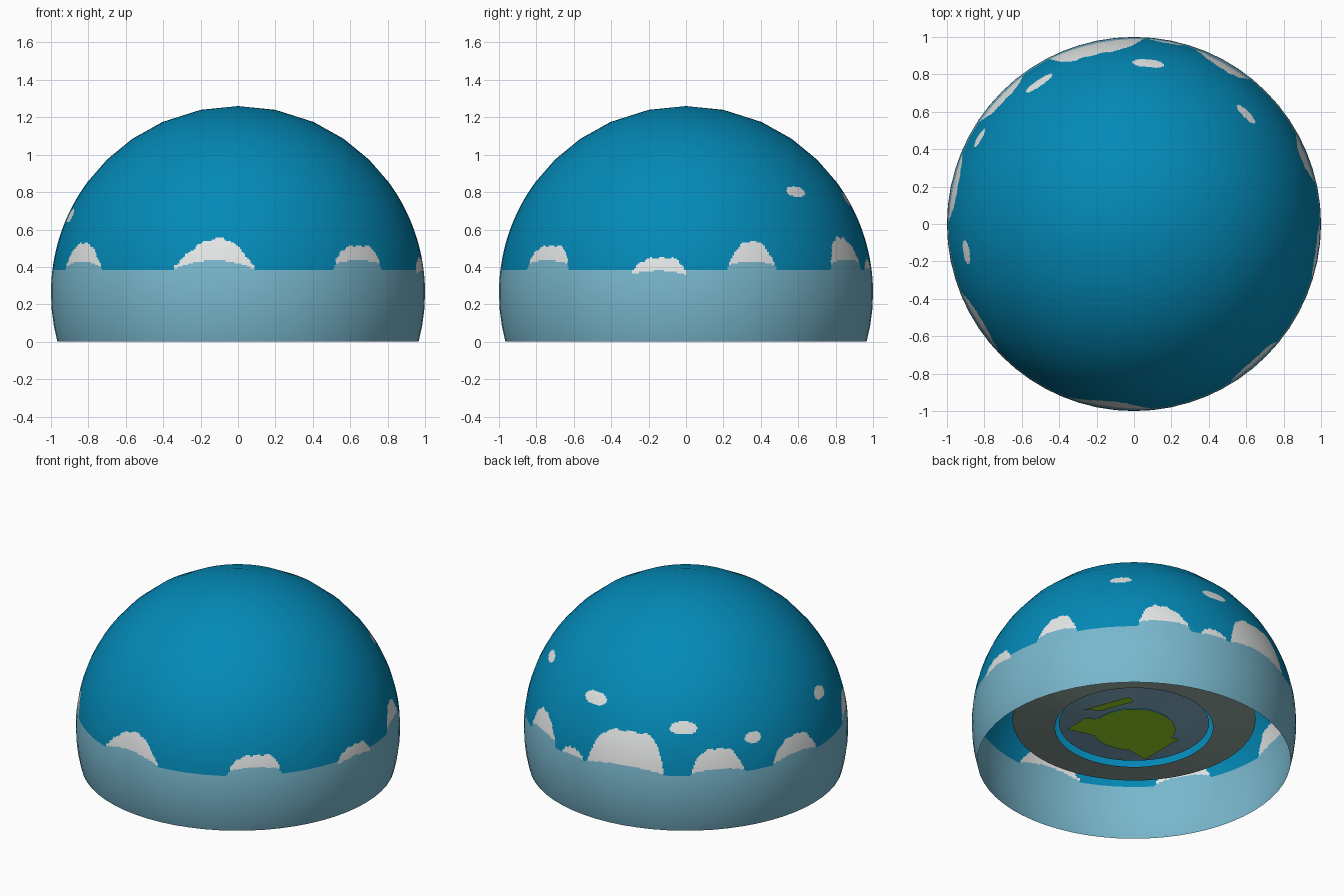
import bpy, bmesh, math
from mathutils import Vector

cube = bpy.data.objects.get("Cube")
if cube:
    bpy.data.objects.remove(cube)


def material(name, color):
    m = bpy.data.materials.new(name)
    m.use_nodes = True
    m.diffuse_color = (*color, 1)
    m.node_tree.nodes["Principled BSDF"].inputs["Base Color"].default_value = (*color, 1)
    return m


sky = material("sky_blue", (0.001, 0.25, 0.47))
haze = material("horizon_haze", (0.19, 0.475, 0.61))
white = material("cloud_white", (0.79, 0.80, 0.80))
concrete = material("concrete_grey", (0.28, 0.37, 0.33))
slate = material("slate_blue", (0.22, 0.41, 0.55))
grass = material("grass_green", (0.33, 0.67, 0.02))

CENTRE = 0.26      # height of the sphere centre
HORIZON = 0.38     # top of the haze band
SIDES, FINE = 64, 10

# Horizon clouds: start and end azimuth, base, top, peak position, base arch, bluntness
low_clouds = [
    (202, 222, .40, .53, .45, .03, 2.5), (250, 275, .39, .555, .57, .045, 2),
    (302, 320, .42, .515, .65, .015, 4), (343, 360, .36, .45, .6, .02, 4),
    (13.5, 28.6, .41, .54, .55, .02, 2.5), (52, 70, .42, .56, .35, .02, 2.5),
    (75, 85, .385, .44, .4, .01, 3), (87, 117, .39, .63, .6, .03, 5),
    (127, 146, .40, .55, .5, .02, 3.5), (158, 179, .39, .53, .55, .03, 3),
]
# Drifting clouds: azimuth, half width, height, half height
high_clouds = [(44.5, 4.5, .80, .03), (85, 5.5, .76, .04), (124, 5.2, .67, .04),
               (151, 3.4, .58, .035), (189.5, 4, .67, .04)]


def sky_slot(p):
    """Material slot for a point on the dome: sky 0, haze 1, cloud 2."""
    az = math.degrees(math.atan2(p.y, p.x)) % 360
    z = p.z
    for mid, half, height, tall in high_clouds:
        t = (az - mid) / half
        if abs(t) < 1 and -0.85 < (z - height) / (tall * (1 - t * t) ** 0.4) < 1:
            return 2
    for a, b, base, top, peak, arch, blunt in low_clouds:
        t = (az - a) / (b - a)
        if 0 < t < 1:
            under = base + arch * 4 * t * (1 - t)
            s = t / peak if t < peak else (1 - t) / (1 - peak)
            scallop = 0.012 * abs(math.sin(t * math.pi * 4.5))
            over = base + (top - base - 0.01) * (1 - (1 - s) ** blunt) + scallop
            if under < z < max(over, under + 0.02):
                return 2
            if z <= under:
                return 1
        elif -1.5 < az - a <= 0 or 0 <= az - b < 1.5:
            # haze rounds off beside each cloud
            gap = max(a - az, az - b) / 1.5
            if z < HORIZON + (base - HORIZON) * (1 - gap) ** 2:
                return 1
    return 1 if z < HORIZON else 0


def new_object(name, bm, mats):
    me = bpy.data.meshes.new(name)
    bm.to_mesh(me)
    bm.free()
    for m in mats:
        me.materials.append(m)
    ob = bpy.data.objects.new(name, me)
    bpy.context.collection.objects.link(ob)
    return ob


# Latitudes of the dome: rim, painted zone in fine steps, coarse cap
rim = -math.degrees(math.asin(CENTRE))
latitudes = [rim, rim * 2 / 3, rim / 3]
latitudes += [36.5 * i / 72 for i in range(72)]
latitudes += [36.5, 45.5, 55.6, 66.2, 78.5]

# Directions round the dome, divided along straight facets
around = []
for s in range(SIDES):
    a0, a1 = math.tau * s / SIDES, math.tau * (s + 1) / SIDES
    c0 = Vector((math.cos(a0), math.sin(a0)))
    c1 = Vector((math.cos(a1), math.sin(a1)))
    around += [c0.lerp(c1, i / FINE) for i in range(FINE)]

# Sky dome
bm = bmesh.new()
rows = []
for lat in map(math.radians, latitudes):
    r, z = math.cos(lat), CENTRE + math.sin(lat)
    rows.append([bm.verts.new((d.x * r, d.y * r, z)) for d in around])
pole = bm.verts.new((0, 0, CENTRE + 1))
count = len(around)
for j in range(count):
    k = (j + 1) % count
    for lower, upper in zip(rows, rows[1:]):
        f = bm.faces.new((lower[j], lower[k], upper[k], upper[j]))
        f.material_index = sky_slot(f.calc_center_median())
    bm.faces.new((rows[-1][j], rows[-1][k], pole))
for f in bm.faces:
    f.smooth = True
dome = new_object("sky_dome", bm, [sky, haze, white])
middle = Vector((0, 0, CENTRE))
dome.data.normals_split_custom_set_from_vertices(
    [(v.co - middle).normalized() for v in dome.data.vertices])


# Sloping rings and flat plates of the ground
def annulus(name, mat, outer, inner, sides=64):
    bm = bmesh.new()
    loops = []
    for r, z in (outer, inner):
        angles = [math.tau * i / sides for i in range(sides)]
        loops.append([bm.verts.new((r * math.cos(a), r * math.sin(a), z)) for a in angles])
    for i in range(sides):
        k = (i + 1) % sides
        bm.faces.new((loops[0][i], loops[0][k], loops[1][k], loops[1][i]))
    return new_object(name, bm, [mat])


def plate(name, mat, outline, z, turn=0):
    bm = bmesh.new()
    c, s = math.cos(turn), math.sin(turn)
    bm.faces.new([bm.verts.new((c * u - s * v, s * u + c * v, z)) for u, v in outline])
    bm.normal_update()
    return new_object(name, bm, [mat])


annulus("outer_ground_ring", concrete, (0.75, 0.29), (0.487, 0.235))
annulus("inner_ground_ring", slate, (0.463, 0.265), (0.25, 0.227))
circle = [(0.255 * math.cos(math.tau * i / 48), 0.255 * math.sin(math.tau * i / 48))
          for i in range(48)]
plate("grass_field", grass, circle, 0.22)

# Grass patches around the field
patches = {
    "grass_corner": [(-.41, 0), (-.30, -.14), (-.2, -.12), (-.2, .1)],
    "grass_strip": [(-.31, -.24), (-.03, -.40), (0, -.34), (-.2, -.23)],
    "grass_point": [(-.06, .22), (.07, .37), (.28, .12), (.2, .1)],
}
for name, outline in patches.items():
    plate(name, grass, outline, 0.222, math.radians(140))
